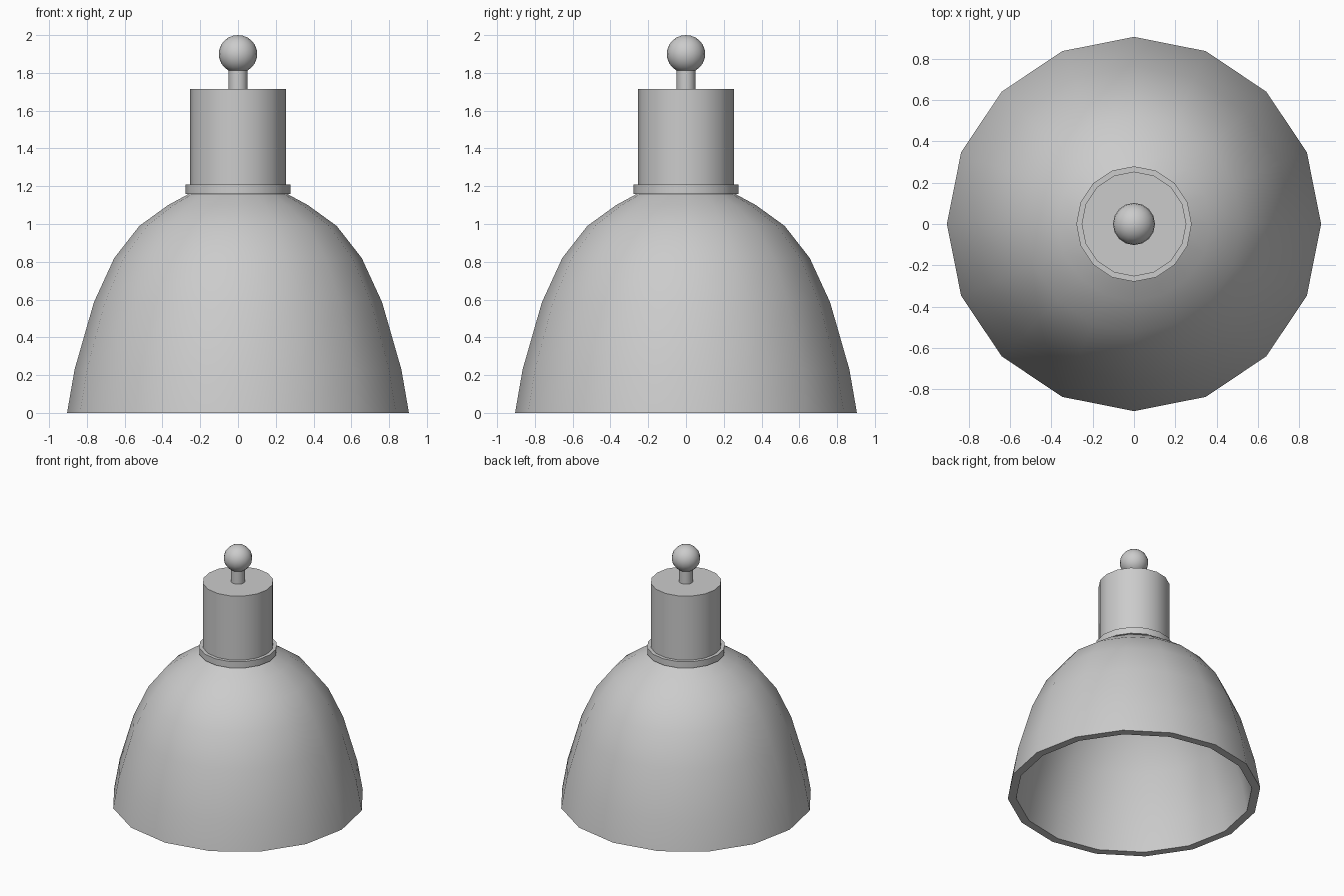
import bpy, bmesh, math
from mathutils import Vector

if "Cube" in bpy.data.objects:
    bpy.data.objects.remove(bpy.data.objects["Cube"])

SIDES = 16
WALL = 0.06


def lathe(name, profile, closed=False):
    """Revolve (radius, z) points around z; open profiles start and end on the axis."""
    bm = bmesh.new()
    rings = []
    for r, z in profile:
        if r == 0:
            rings.append([bm.verts.new((0, 0, z))] * SIDES)
        else:
            rings.append([bm.verts.new((r * math.cos(2 * math.pi * i / SIDES),
                                        r * math.sin(2 * math.pi * i / SIDES), z))
                          for i in range(SIDES)])
    pairs = list(zip(rings, rings[1:]))
    if closed:
        pairs.append((rings[-1], rings[0]))
    for a, b in pairs:
        for i in range(SIDES):
            j = (i + 1) % SIDES
            quad = [a[i], a[j], b[j], b[i]]
            bm.faces.new(list(dict.fromkeys(quad)))
    bmesh.ops.recalc_face_normals(bm, faces=bm.faces)
    mesh = bpy.data.meshes.new(name)
    bm.to_mesh(mesh)
    bm.free()
    obj = bpy.data.objects.new(name, mesh)
    bpy.context.collection.objects.link(obj)
    bpy.ops.object.select_all(action='DESELECT')
    obj.select_set(True)
    bpy.context.view_layer.objects.active = obj
    bpy.ops.object.shade_smooth_by_angle(angle=math.radians(35))
    return obj


def drum(name, radius, z0, z1):
    return lathe(name, [(0, z0), (radius, z0), (radius, z1), (0, z1)])


def inset(points, wall):
    """Offset an upward profile inwards by the wall thickness, keeping the rim flat."""
    result = [(points[0][0] - wall, points[0][1])]
    for k in range(1, len(points)):
        before = Vector(points[k - 1])
        after = Vector(points[min(k + 1, len(points) - 1)])
        d = (after - before).normalized()
        result.append((points[k][0] - d.y * wall, points[k][1] + d.x * wall))
    return result


# Hollow bell shade: outer wall up, inner wall back down
outer = [(0.905, 0), (0.865, 0.23), (0.763, 0.585), (0.655, 0.82),
         (0.522, 0.99), (0.37, 1.10), (0.25, 1.165)]
lathe("shade", outer + inset(outer, WALL)[::-1], closed=True)

# Collar ring, lamp socket housing and hanging stem
drum("collar", 0.279, 1.16, 1.21)
drum("socket_housing", 0.253, 1.21, 1.715)
drum("stem", 0.05, 1.715, 1.82)

# Ball on top
ball = [(0.102 * math.sin(math.pi * k / 12), 1.9 - 0.1 * math.cos(math.pi * k / 12))
        for k in range(1, 12)]
lathe("ball", [(0, 1.8)] + ball + [(0, 2.0)])
